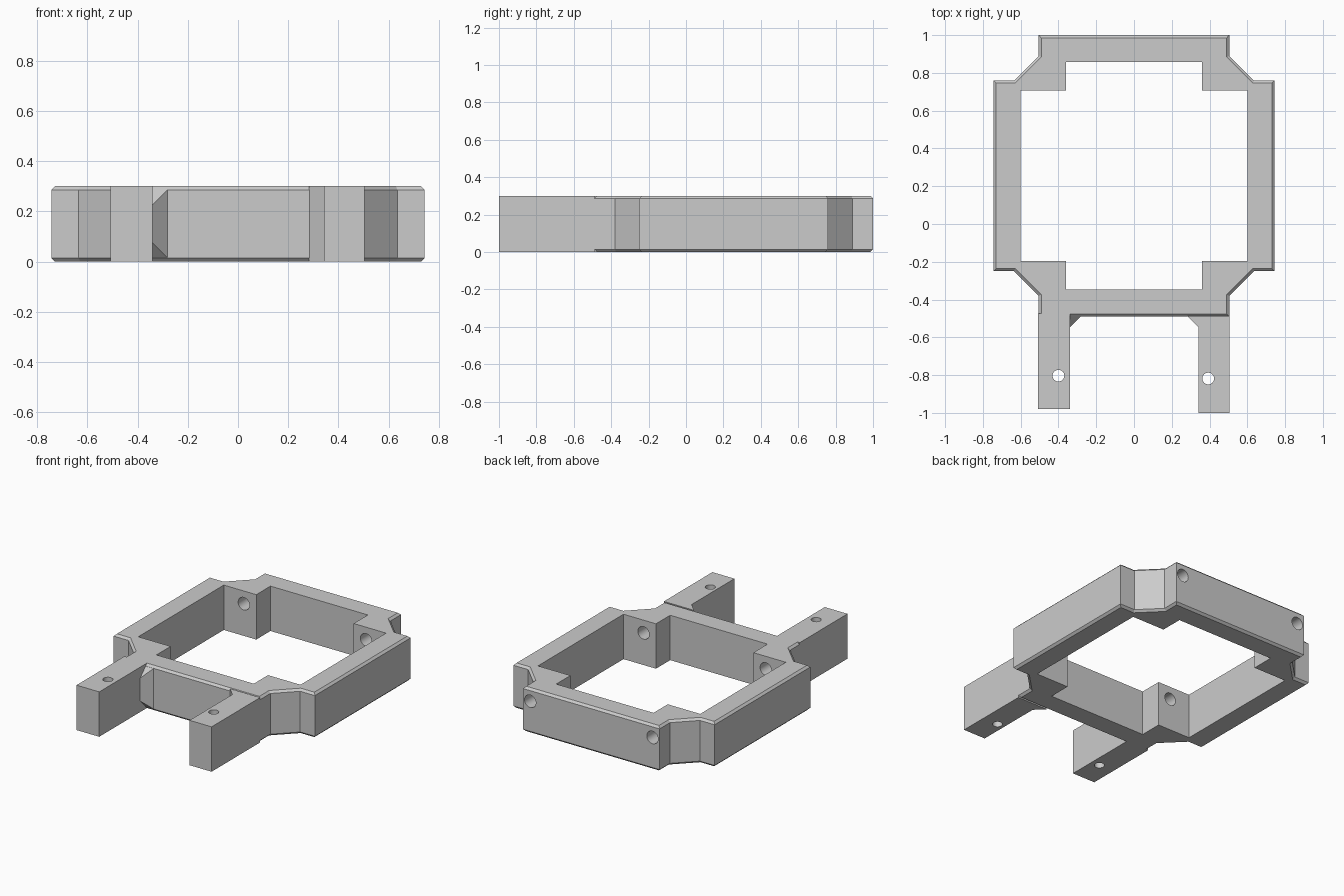
import bpy
import bmesh
from math import pi
from mathutils import Vector, Matrix

if "Cube" in bpy.data.objects:
    bpy.data.objects.remove(bpy.data.objects["Cube"], do_unlink=True)

HEIGHT = 0.3
CHAMFER = 0.014
MID_Y = 0.255

grey = bpy.data.materials.new("plain grey")
grey.use_nodes = True
grey.diffuse_color = (0.6, 0.6, 0.6, 1)
grey.node_tree.nodes["Principled BSDF"].inputs["Base Color"].default_value = (0.6, 0.6, 0.6, 1)


def finish(name, bm):
    bmesh.ops.recalc_face_normals(bm, faces=bm.faces)
    mesh = bpy.data.meshes.new(name)
    bm.to_mesh(mesh)
    bm.free()
    mesh.materials.append(grey)
    obj = bpy.data.objects.new(name, mesh)
    bpy.context.collection.objects.link(obj)
    return obj


def loft(name, rings):
    """Solid through equal-length rings of 3D points, capped at both ends."""
    bm = bmesh.new()
    loops = [[bm.verts.new(p) for p in ring] for ring in rings]
    for low, high in zip(loops, loops[1:]):
        for i in range(len(low)):
            j = (i + 1) % len(low)
            bm.faces.new((low[i], low[j], high[j], high[i]))
    bm.faces.new(loops[0])
    bm.faces.new(loops[-1])
    return finish(name, bm)


def prism(name, outline, z0=0, z1=HEIGHT):
    return loft(name, [[(x, y, z) for x, y in outline] for z in (z0, z1)])


def cylinder(name, centre, radius, depth, axis):
    bm = bmesh.new()
    turn = Matrix.Rotation(pi / 2, 4, "X") if axis == "y" else Matrix()
    bmesh.ops.create_cone(bm, cap_ends=True, segments=32, radius1=radius, radius2=radius,
                          depth=depth, matrix=Matrix.Translation(centre) @ turn)
    return finish(name, bm)


def cut(obj, cutters):
    """Subtract the cutters, keep the result and discard the cutters."""
    for cutter in cutters:
        cutter.hide_render = True
        mod = obj.modifiers.new("cut", "BOOLEAN")
        mod.operation = "DIFFERENCE"
        mod.solver = "EXACT"
        mod.object = cutter
    graph = bpy.context.evaluated_depsgraph_get()
    mesh = bpy.data.meshes.new_from_object(obj.evaluated_get(graph))
    obj.modifiers.clear()
    obj.data = mesh
    for cutter in cutters:
        bpy.data.objects.remove(cutter, do_unlink=True)


def inset(outline, amount):
    """Mitred inward offset of a counter-clockwise outline."""
    result = []
    pts = [Vector(p) for p in outline]
    for i, p in enumerate(pts):
        a = (p - pts[i - 1]).normalized()
        b = (pts[(i + 1) % len(pts)] - p).normalized()
        na, nb = Vector((-a.y, a.x)), Vector((-b.y, b.x))
        result.append(p + (na + nb) * amount / (1 + na.dot(nb)))
    return result


def four_way(quarter):
    """Mirror a quarter outline (from +x side to +y side) into a full one."""
    half = quarter + [(-x, y) for x, y in reversed(quarter)]
    full = half + [(-x, -y) for x, y in half]
    return [(x, y + MID_Y) for x, y in full]


def box_outline(half_x, half_y):
    return four_way([(half_x, half_y)])


# Chamfered ring frame with stepped corners
outer = four_way([(0.744, 0.505), (0.635, 0.505), (0.505, 0.635), (0.505, 0.745)])
small = inset(outer, CHAMFER)
frame = loft("frame", [[(p[0], p[1], z) for p in ring] for ring, z in (
    (small, 0), (outer, CHAMFER), (outer, HEIGHT - CHAMFER), (small, HEIGHT))])

# Cross-shaped opening that leaves four corner blocks
opening = four_way([(0.6, 0.452), (0.36, 0.452), (0.36, 0.602)])
cutters = [prism("opening_cutter", opening, -0.1, HEIGHT + 0.1)]

# Screw holes: through the back blocks, blind in the front blocks
for side in (-1, 1):
    cutters.append(cylinder("back_hole_cutter", (side * 0.452, 0.85, 0.215), 0.042, 0.5, "y"))
    cutters.append(cylinder("front_hole_cutter", (side * 0.452, -0.28, 0.215), 0.042, 0.36, "y"))
cut(frame, cutters)

# Front arms with a vertical pin hole each
for name, x0, x1, y0, y1, hole in (
        ("right_arm", -0.508, -0.34, -0.98, -0.475, (-0.4, -0.803)),
        ("left_arm", 0.342, 0.505, -1.0, -0.488, (0.393, -0.818))):
    arm = prism(name, [(x0, y0), (x1, y0), (x1, y1), (x0, y1)])
    cut(arm, [cylinder("pin_hole_cutter", (*hole, HEIGHT / 2), 0.031, 1, "z")])

# Gussets between arms and frame; the right one is bevelled above and below
prism("left_gusset", [(0.342, -0.488), (0.282, -0.488), (0.342, -0.547)])
corner = [(-0.34, -0.489), (-0.28, -0.489), (-0.34, -0.547)]
loft("right_gusset", [[(*p, z) for p, z in zip(corner, heights)] for heights in (
    (0.014, 0.014, 0.073), (0.286, 0.286, 0.227))])

# Flat faces everywhere, smooth walls inside the holes
for obj in bpy.context.collection.objects:
    if obj.type == "MESH" and obj.data.materials and obj.data.materials[0] == grey:
        bpy.ops.object.select_all(action="DESELECT")
        obj.select_set(True)
        bpy.context.view_layer.objects.active = obj
        bpy.ops.object.shade_smooth_by_angle(angle=0.4)
